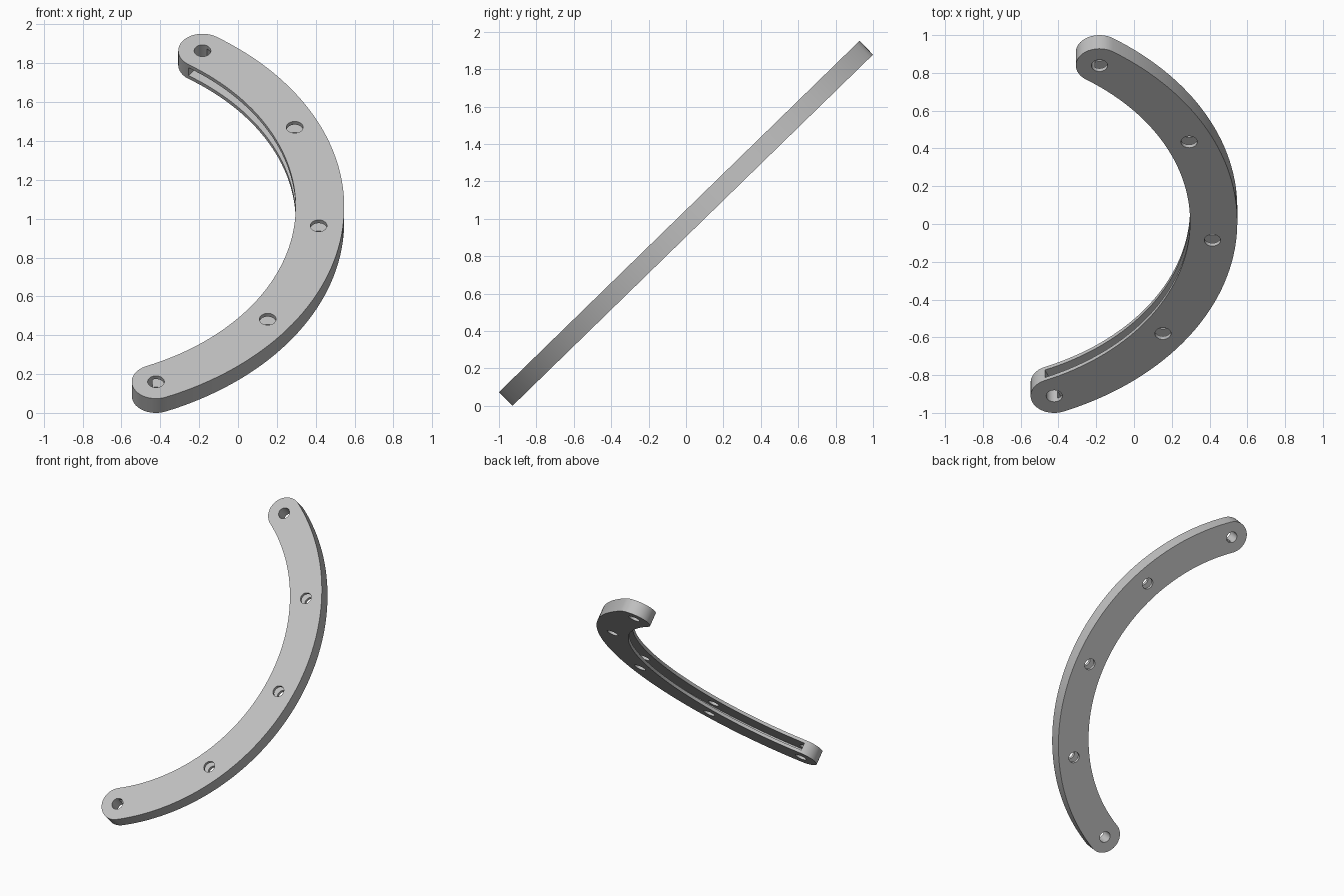
import bpy, bmesh
from math import radians, cos, sin, pi
from mathutils import Matrix

cube = bpy.data.objects.get("Cube")
if cube:
    bpy.data.objects.remove(cube, do_unlink=True)

# Arc layout in the flat plane of the bracket
CX, CY, R = -0.982, 0.068, 1.404
HALF_WIDTH, THICK = 0.125, 0.103
MID, STEP = radians(-5.6), radians(30.45)
START, END = MID - 2 * STEP, MID + 2 * STEP
HOLE_R, SLOT, OUTER_WALL = 0.043, 0.056, 0.04


def polar(radius, angle):
    return CX + radius * cos(angle), CY + radius * sin(angle)


def arc(centre, radius, a, b, n):
    return [(centre[0] + radius * cos(a + (b - a) * i / n),
             centre[1] + radius * sin(a + (b - a) * i / n)) for i in range(n + 1)]


def prism(name, outline, height):
    """Extrude a closed outline symmetrically about the flat plane."""
    bm = bmesh.new()
    face = bm.faces.new([bm.verts.new((x, y, -height / 2)) for x, y in outline])
    top = bmesh.ops.extrude_face_region(bm, geom=[face])["geom"]
    bmesh.ops.translate(bm, vec=(0, 0, height),
                        verts=[v for v in top if isinstance(v, bmesh.types.BMVert)])
    bmesh.ops.recalc_face_normals(bm, faces=bm.faces)
    mesh = bpy.data.meshes.new(name)
    bm.to_mesh(mesh)
    bm.free()
    obj = bpy.data.objects.new(name, mesh)
    bpy.context.collection.objects.link(obj)
    return obj


def cut(target, cutter):
    cutter.hide_render = True
    mod = target.modifiers.new("cut", "BOOLEAN")
    mod.operation, mod.solver, mod.object = "DIFFERENCE", "EXACT", cutter
    bpy.context.view_layer.objects.active = target
    bpy.ops.object.modifier_apply(modifier=mod.name)
    bpy.data.objects.remove(cutter, do_unlink=True)


# Curved bar with rounded ends
centre = (CX, CY)
outline = arc(centre, R + HALF_WIDTH, START, END, 64)
outline += arc(polar(R, END), HALF_WIDTH, END, END + pi, 20)[1:-1]
outline += arc(centre, R - HALF_WIDTH, END, START, 64)
outline += arc(polar(R, START), HALF_WIDTH, START + pi, START + 2 * pi, 20)[1:-1]
bracket = prism("curved_bracket", outline, THICK)

# Slot open along the inner edge
slot = arc(centre, R + HALF_WIDTH - OUTER_WALL, START, END, 64)
slot += arc(centre, R - HALF_WIDTH - 0.05, END, START, 64)
cut(bracket, prism("slot_cutter", slot, SLOT))

# Five pin holes through both plates
for i in range(5):
    hole = arc(polar(R, START + i * STEP), HOLE_R, 0, 2 * pi, 28)[:-1]
    cut(bracket, prism("hole_cutter", hole, THICK * 2))

# Lean the bracket back and lift it to the ground
bracket.data.transform(Matrix.Translation((0, 0, 0.9725)) @ Matrix.Rotation(radians(44.25), 4, "X"))
low = min(v.co.z for v in bracket.data.vertices)
ys = [v.co.y for v in bracket.data.vertices]
bracket.data.transform(Matrix.Translation((0, -(min(ys) + max(ys)) / 2, -low)))

# Plain grey metal
grey = bpy.data.materials.new("light_grey")
grey.use_nodes = True
colour = (0.53, 0.53, 0.53, 1)
grey.diffuse_color = colour
grey.node_tree.nodes["Principled BSDF"].inputs["Base Color"].default_value = colour
bracket.data.materials.clear()
bracket.data.materials.append(grey)
for poly in bracket.data.polygons:
    poly.material_index = 0

bpy.ops.object.select_all(action="DESELECT")
bracket.select_set(True)
bpy.context.view_layer.objects.active = bracket
bpy.ops.object.shade_smooth_by_angle(angle=radians(30))
